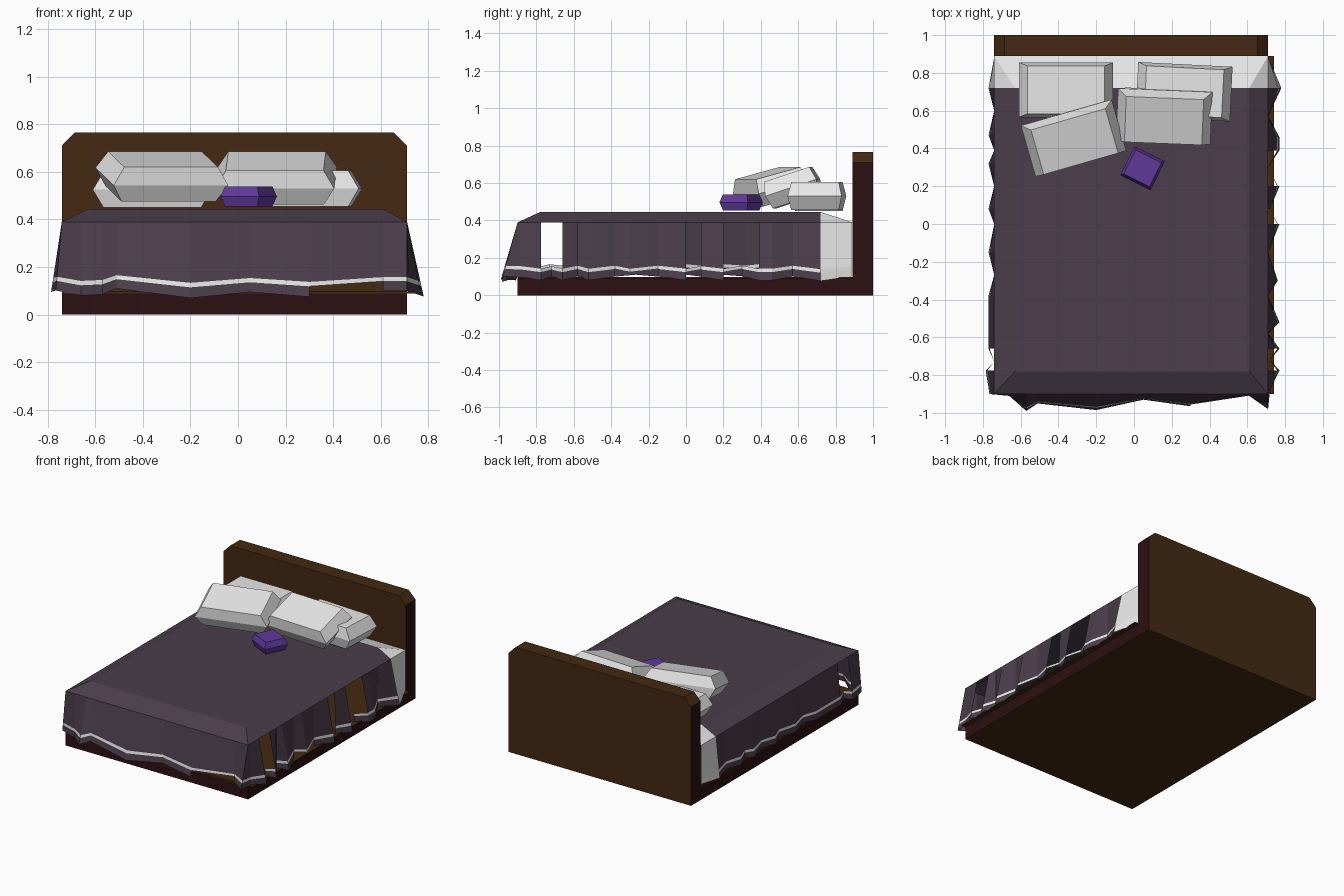
import bpy
import bmesh
from mathutils import Euler, Vector

cube = bpy.data.objects.get("Cube")
if cube:
    bpy.data.objects.remove(cube, do_unlink=True)


def material(name, rgb):
    mat = bpy.data.materials.new(name)
    mat.use_nodes = True
    colour = (*rgb, 1.0)
    mat.diffuse_color = colour
    mat.node_tree.nodes["Principled BSDF"].inputs["Base Color"].default_value = colour
    return mat


BROWN = material("brown wood", (0.058, 0.022, 0.006))
DARK = material("dark red wood", (0.025, 0.005, 0.006))
WHITE = material("white linen", (0.8, 0.8, 0.8))
PLUM = material("plum blanket", (0.07, 0.048, 0.07))
VIOLET = material("violet cushion", (0.12, 0.04, 0.33))

# Bed limits shared by several parts
LEFT, RIGHT, FRONT, BACK = 0.71, -0.74, -0.9, 0.89
EDGE_Z, TOP_Z, FOLD_Y = 0.39, 0.445, 0.72


def finish(name, bm, mats, rule=None):
    """Turn a bmesh into an object and colour its faces by a rule."""
    bm.normal_update()
    if rule:
        for face in bm.faces:
            face.material_index = rule(face)
    mesh = bpy.data.meshes.new(name)
    bm.to_mesh(mesh)
    bm.free()
    for mat in mats:
        mesh.materials.append(mat)
    obj = bpy.data.objects.new(name, mesh)
    bpy.context.collection.objects.link(obj)
    return obj


def box(name, low, high, mats, rule=None):
    bm = bmesh.new()
    bmesh.ops.create_cube(bm, size=1)
    low, high = Vector(low), Vector(high)
    for v in bm.verts:
        v.co = (low + high) / 2 + v.co * (high - low)
    return finish(name, bm, mats, rule)


# Bed base: dark sides, brown underside, thin brown deck on top
box("bed_base", (RIGHT, FRONT, 0), (LEFT, BACK, 0.09), [BROWN, DARK],
    lambda f: int(abs(f.normal.z) < 0.5))
box("base_deck", (RIGHT, FRONT, 0.09), (LEFT + 0.03, BACK, 0.098), [BROWN])

# Headboard: outline with clipped upper corners, extruded backwards
bm = bmesh.new()
clip, crown = 0.055, 0.765
outline = [(RIGHT, 0), (LEFT, 0), (LEFT, crown - clip), (LEFT - clip, crown),
           (RIGHT + clip, crown), (RIGHT, crown - clip)]
panel = bm.faces.new([bm.verts.new((x, BACK, z)) for x, z in outline])
extruded = bmesh.ops.extrude_face_region(bm, geom=[panel])["geom"]
for v in extruded:
    if isinstance(v, bmesh.types.BMVert):
        v.co.y = 1.0
if not panel.is_valid or len(bm.faces) < 8:
    bm.faces.new([v for v in bm.verts if v.co.y < 0.95])
bmesh.ops.recalc_face_normals(bm, faces=bm.faces)
finish("headboard", bm, [BROWN, DARK], lambda f: int(abs(f.normal.x) > 0.9))

# Bed cover: flat top with sloping borders, white past the fold
bm = bmesh.new()
in_l, in_r, in_f = 0.61, -0.63, -0.78


def strip(*points):
    bm.faces.new([bm.verts.new(p) for p in points])


inner = [(in_r, in_f, TOP_Z), (in_l, in_f, TOP_Z),
         (in_l, FOLD_Y, TOP_Z), (in_r, FOLD_Y, TOP_Z)]
outer = [(RIGHT, FRONT, EDGE_Z), (LEFT, FRONT, EDGE_Z),
         (LEFT, FOLD_Y, EDGE_Z), (RIGHT, FOLD_Y, EDGE_Z)]
back_l, back_r = (LEFT, BACK, EDGE_Z), (RIGHT, BACK, EDGE_Z)
strip(*inner)
for i, j in ((0, 1), (1, 2), (3, 0)):
    strip(outer[i], outer[j], inner[j], inner[i])
strip(inner[3], inner[2], back_l, back_r)
strip(inner[2], outer[2], back_l)
strip(outer[3], inner[3], back_r)
bmesh.ops.remove_doubles(bm, verts=bm.verts, dist=0.0001)
finish("bed_cover", bm, [PLUM, WHITE],
       lambda f: int(f.calc_center_median().y > FOLD_Y))

# Hanging skirt: hem outline as folds, listed as (along, outward) pairs
left_folds = [(0.885, 0), (0.72, 0.07), (0.57, 0), (0.46, 0.06), (0.39, 0.06),
              (0.3, 0), (0.2, 0.06), (0.08, 0.01), (0, 0.06), (-0.15, 0),
              (-0.3, 0.06), (-0.38, 0), (-0.52, 0.06), (-0.58, 0),
              (-0.66, 0.06), (-0.72, 0.01), (-0.775, 0.06), (-0.88, 0.01)]
front_folds = [(0.71, 0.08, 0.1), (0.61, 0.01, 0.1), (0.3, 0.065, 0.075),
               (0.05, 0.03, 0.095), (-0.2, 0.085, 0.07), (-0.51, 0.05, 0.11),
               (-0.57, 0.09, 0.085), (-0.66, 0.01, 0.08)]
right_folds = [(-0.9, 0.025), (-0.775, 0.045), (-0.73, 0), (-0.66, 0.03),
               (-0.38, 0.03), (-0.27, 0), (-0.15, 0.03), (0, 0), (0.08, 0.03),
               (0.2, 0), (0.32, 0.03), (0.39, 0), (0.47, 0.03), (0.6, 0),
               (0.72, 0.03), (0.885, 0)]
hem = [Vector((LEFT + o, y, 0.1 - o / 3)) for y, o in left_folds]
hem += [Vector((x, FRONT - o, z)) for x, o, z in front_folds]
hem += [Vector((RIGHT - o, y, 0.11 - o / 3)) for y, o in right_folds]


def is_open(mid, row):
    """Gaps left between folds, in the drape (row 0) or the hem (row 2)."""
    on_side = mid.y > FRONT + 0.05
    if row == 0:
        spans = [(-0.78, -0.65)]
        if mid.x > 0:
            spans += [(0, 0.08), (0.2, 0.39)]
    elif row == 2 and mid.x > 0:
        if not on_side:
            return 0.3 < mid.x < 0.61
        spans = [(-0.38, -0.15), (0, 0.08), (0.2, 0.3)]
    else:
        spans = []
    return on_side and any(a < mid.y < b for a, b in spans)


bm = bmesh.new()
rows = (0, 0.8, 0.86, 1)
columns = []
for p in hem:
    top = Vector((min(max(p.x, RIGHT), LEFT), max(p.y, FRONT), EDGE_Z))
    columns.append([bm.verts.new(top.lerp(p, t)) for t in rows])
for a, b in zip(columns, columns[1:]):
    for row in range(3):
        quad = (a[row], b[row], b[row + 1], a[row + 1])
        mid = (a[3].co + b[3].co) / 2
        if not is_open(mid, row):
            face = bm.faces.new(quad)
            face.material_index = int(row == 1 or mid.y > FOLD_Y)
finish("hanging_skirt", bm, [PLUM, WHITE])


def pillow(name, centre, size, inset, tilt, yaw, mat):
    """Six-sided cushion: wide middle ring, narrower top and bottom."""
    bm = bmesh.new()
    turn = Euler((tilt, 0, yaw)).to_matrix()
    rings = []
    for level in (-1, 0, 1):
        dx = size[0] / 2 - inset[0] * abs(level)
        dy = size[1] / 2 - inset[1] * abs(level)
        corners = ((-dx, -dy), (dx, -dy), (dx, dy), (-dx, dy))
        rings.append([bm.verts.new(Vector(centre) + turn @ Vector(
            (x, y, level * size[2] / 2))) for x, y in corners])
    bm.faces.new(rings[0][::-1])
    bm.faces.new(rings[2])
    for low, high in zip(rings, rings[1:]):
        for i in range(4):
            j = (i + 1) % 4
            bm.faces.new((low[i], low[j], high[j], high[i]))
    finish(name, bm, [mat])


# Pillows: two lying flat, two leaning on them, and a small cushion
FULL, TUCK = (0.5, 0.29, 0.15), (0.045, 0.018)
pillow("back_right_pillow", (-0.36, 0.71, 0.525), FULL, TUCK, 0, 0, WHITE)
pillow("back_left_pillow", (0.265, 0.7, 0.53), FULL, TUCK, 0, -0.05, WHITE)
pillow("front_right_pillow", (-0.32, 0.455, 0.58), FULL, TUCK, 0.26, 0.28, WHITE)
pillow("front_left_pillow", (0.16, 0.57, 0.575), FULL, TUCK, 0.32, -0.04, WHITE)
pillow("small_cushion", (0.045, 0.295, 0.497), (0.18, 0.17, 0.085),
       (0.014, 0.014), 0, -0.46, VIOLET)
